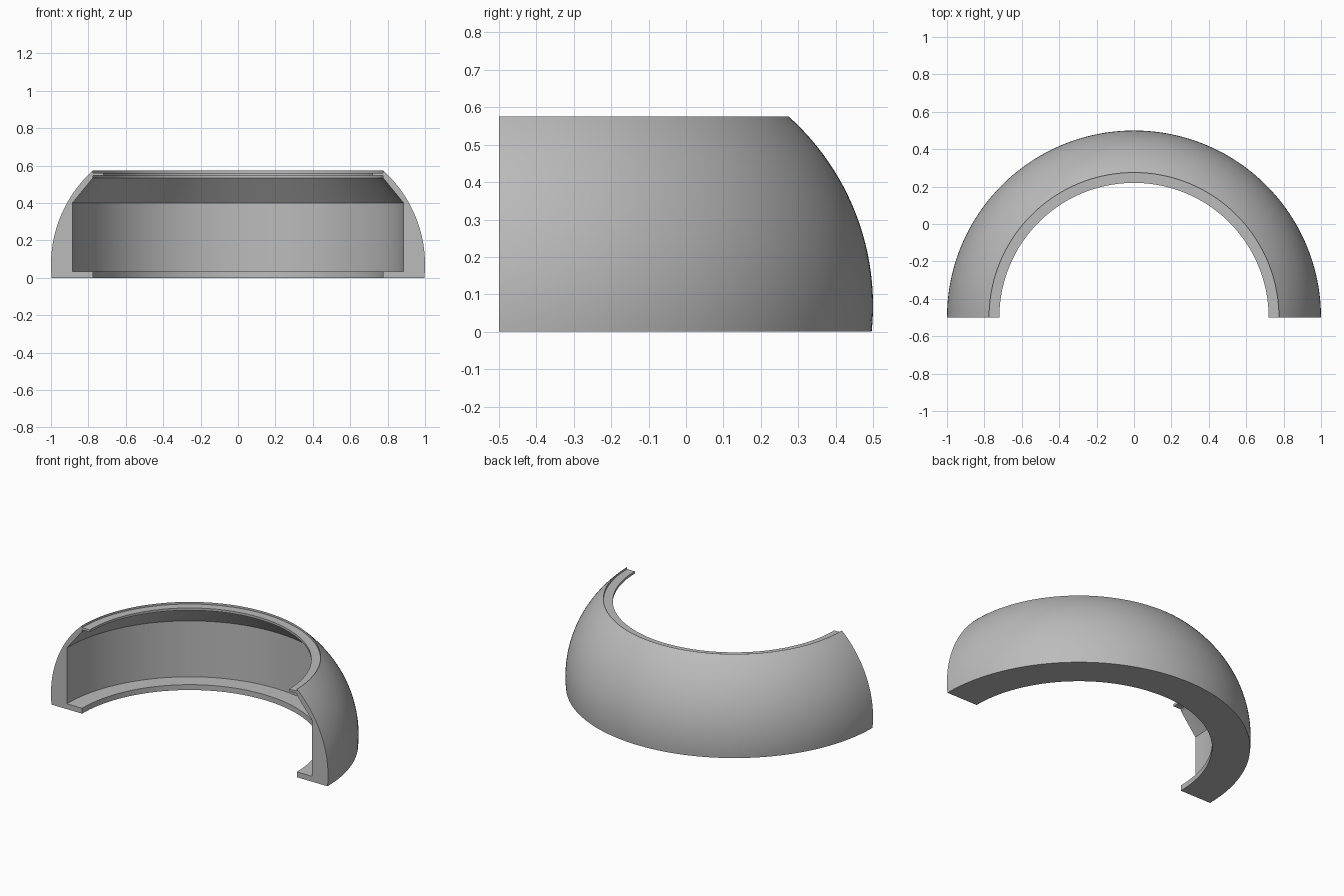
import bpy, bmesh, math
from mathutils import Vector, Matrix

cube = bpy.data.objects.get("Cube")
if cube:
    bpy.data.objects.remove(cube, do_unlink=True)

STEPS = 96
AXIS = Vector((0, -0.5, 0))

# Outer wall: circular arc bulging to radius 1 slightly above the base
ARC_R, ARC_Z = 0.679, 0.07
start = math.asin(-ARC_Z / ARC_R)
end = math.asin((0.575 - ARC_Z) / ARC_R)
angles = [start + (end - start) * i / 24 for i in range(25)]
profile = [(1 - ARC_R + ARC_R * math.cos(a), ARC_Z + ARC_R * math.sin(a)) for a in angles]

# Top lip, inner chamfer, inner wall and floor flange
profile += [(0.775, 0.561), (0.72, 0.561), (0.72, 0.546), (0.775, 0.546),
            (0.775, 0.535), (0.885, 0.40), (0.885, 0.035),
            (0.775, 0.035), (0.775, 0)]

# Sweep the section half a turn; the end faces stay as flat cut faces
bm = bmesh.new()
rings = []
for i in range(STEPS + 1):
    turn = Matrix.Rotation(math.pi * i / STEPS, 3, 'Z')
    rings.append([bm.verts.new(AXIS + turn @ Vector((r, 0, z))) for r, z in profile])
count = len(profile)
for a, b in zip(rings, rings[1:]):
    for j in range(count):
        k = (j + 1) % count
        bm.faces.new((a[j], b[j], b[k], a[k]))
bm.faces.new(rings[0])
bm.faces.new(rings[-1][::-1])
bmesh.ops.recalc_face_normals(bm, faces=bm.faces)

mesh = bpy.data.meshes.new("half_ring_shell")
bm.to_mesh(mesh)
bm.free()
shell = bpy.data.objects.new("half_ring_shell", mesh)
bpy.context.collection.objects.link(shell)

# Plain grey material
grey = bpy.data.materials.new("plain_grey")
grey.use_nodes = True
colour = (0.5, 0.5, 0.5, 1)
grey.diffuse_color = colour
grey.node_tree.nodes["Principled BSDF"].inputs["Base Color"].default_value = colour
mesh.materials.append(grey)

# Smooth curved walls, sharp section corners
bpy.ops.object.select_all(action='DESELECT')
shell.select_set(True)
bpy.context.view_layer.objects.active = shell
bpy.ops.object.shade_smooth_by_angle(angle=math.radians(30))
